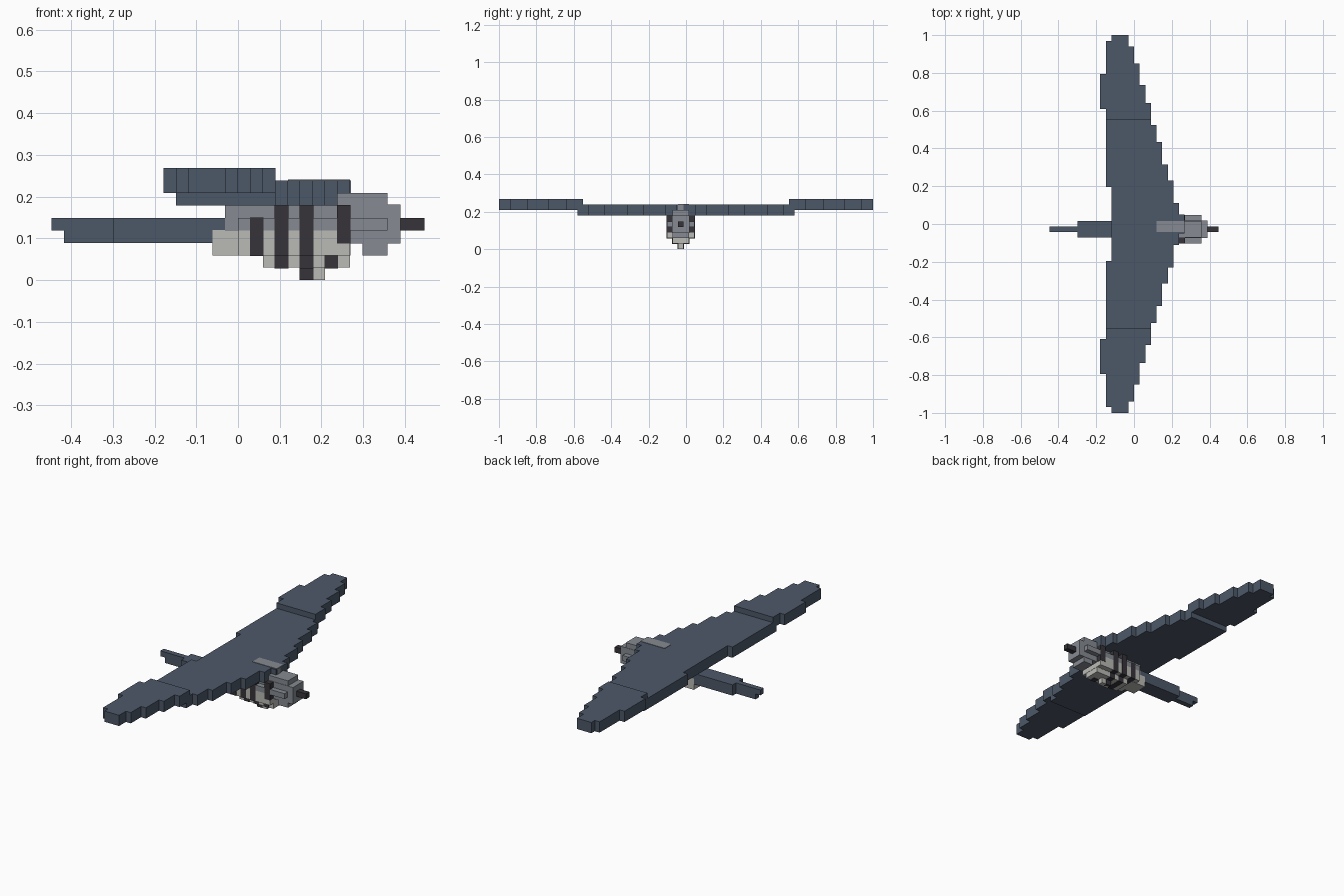
import bpy, bmesh

cube = bpy.data.objects.get("Cube")
if cube:
    bpy.data.objects.remove(cube, do_unlink=True)


def material(name, rgb):
    m = bpy.data.materials.new(name)
    m.use_nodes = True
    m.diffuse_color = (*rgb, 1)
    m.node_tree.nodes["Principled BSDF"].inputs["Base Color"].default_value = (*rgb, 1)
    return m


SLATE = material("slate_feathers", (0.073, 0.098, 0.138))
GREY = material("mid_grey", (0.238, 0.258, 0.287))
PALE = material("pale_belly", (0.49, 0.49, 0.465))
DARK = material("charcoal", (0.037, 0.034, 0.041))

V = 0.0298      # block size
MID = -0.028    # centre line of the body


def finish(name, bm, mat):
    bmesh.ops.recalc_face_normals(bm, faces=bm.faces[:])
    mesh = bpy.data.meshes.new(name)
    bm.to_mesh(mesh)
    bm.free()
    mesh.materials.append(mat)
    obj = bpy.data.objects.new(name, mesh)
    bpy.context.collection.objects.link(obj)
    return obj


def block(name, mat, x0, x1, z0, z1, wide, grow=0.0, shift=0.0):
    """Box given in whole blocks along x and z, `wide` blocks across."""
    bm = bmesh.new()
    bmesh.ops.create_cube(bm, size=1)
    low = (x0 * V - grow, MID + (shift - wide / 2) * V - grow, max(z0 * V - grow, 0))
    high = (x1 * V + grow, MID + (shift + wide / 2) * V + grow, z1 * V + grow)
    for v in bm.verts:
        for i in range(3):
            v.co[i] = high[i] if v.co[i] > 0 else low[i]
    return finish(name, bm, mat)


# Wing edges: (outer end of the step along the span, edge position in blocks)
LEAD = [(0.05, 9), (0.11, 8), (0.23, 7), (0.315, 6), (0.435, 5), (0.525, 4),
        (0.64, 3), (0.735, 2), (0.85, 1), (0.94, 0), (1.0, -1)]
TRAIL = [(0.195, -4), (0.61, -5), (0.795, -6), (0.97, -5), (1.0, -4)]


def stairs(steps, y0, y1):
    points, start = [], 0
    for end, x in steps:
        a, b = max(start, y0), min(end, y1)
        if b > a:
            points += [(x * V, a), (x * V, b)]
        start = end
    return points


def slab(name, outline, z0, z1):
    bm = bmesh.new()
    face = bm.faces.new([bm.verts.new((x, y, z0)) for x, y in outline])
    made = bmesh.ops.extrude_face_region(bm, geom=[face])
    top = [g for g in made["geom"] if isinstance(g, bmesh.types.BMVert)]
    bmesh.ops.translate(bm, verts=top, vec=(0, 0, z1 - z0))
    finish(name, bm, SLATE)


def mirrored(points):
    return [(x, -y) for x, y in points]


# Inner wing, one slab through the middle
front = stairs(LEAD, 0, 0.58)[1:]
back = stairs(TRAIL, 0, 0.58)[1:]
slab("inner_wing", front + back[::-1] + mirrored(back) + mirrored(front)[::-1],
     6 * V, 8 * V)

# Raised outer wings
tip = stairs(LEAD, 0.55, 1) + stairs(TRAIL, 0.55, 1)[::-1]
slab("left_outer_wing", tip, 7 * V, 9 * V)
slab("right_outer_wing", mirrored(tip), 7 * V, 9 * V)

# Grey nape showing through the wing
block("nape_patch", GREY, 4, 9, 8, 8.08, 2, shift=0.5)
block("nape_front", GREY, 9, 9.1, 7, 8, 1)

# Tail
block("tail_base", SLATE, -10, 0, 3, 5, 3)
block("tail_feathers", SLATE, -14, -10, 3, 5, 1)
block("tail_tip", SLATE, -15, -14, 4, 5, 1)

# Body
block("back", GREY, -1, 9, 4, 6, 3, 0.001)
block("flanks_upper", GREY, 0, 8, 4, 5, 5)
block("belly", PALE, -2, 9, 2, 4, 3, 0.001)
block("flanks_lower", PALE, 0, 9, 2, 4, 5)
block("breast", PALE, 2, 9, 1, 2, 3)
block("keel", PALE, 5, 7, 0, 1, 1)

# Dark bars round the body
block("rear_bar", DARK, 1, 2, 2, 5, 5, 0.0015)
block("middle_bar", DARK, 3, 4, 2, 6, 5, 0.0015)
block("middle_bar_low", DARK, 3, 4, 1, 2, 3, 0.0015)
block("front_bar", DARK, 5, 6, 2, 6, 5, 0.0015)
block("front_bar_low", DARK, 5, 6, 1, 2, 3, 0.0015)
block("front_bar_keel", DARK, 5, 6, 0, 1, 1, 0.0015)
block("breast_spot", DARK, 7, 8, 1, 2, 1, 0.0015, shift=-1)

# Head
block("head", GREY, 8, 13, 3, 6, 3, 0.002)
block("crown", GREY, 8, 12, 6, 7, 3)
block("cheeks", GREY, 8, 12, 4, 5, 5)
block("throat", GREY, 10, 12, 2, 3, 3)
block("beak", DARK, 13, 15, 4, 5, 1)
for side, shift in (("left", 2), ("right", -2)):
    block(side + "_eye_bar", DARK, 8, 9, 3, 6, 1, 0.0015, shift=shift)
